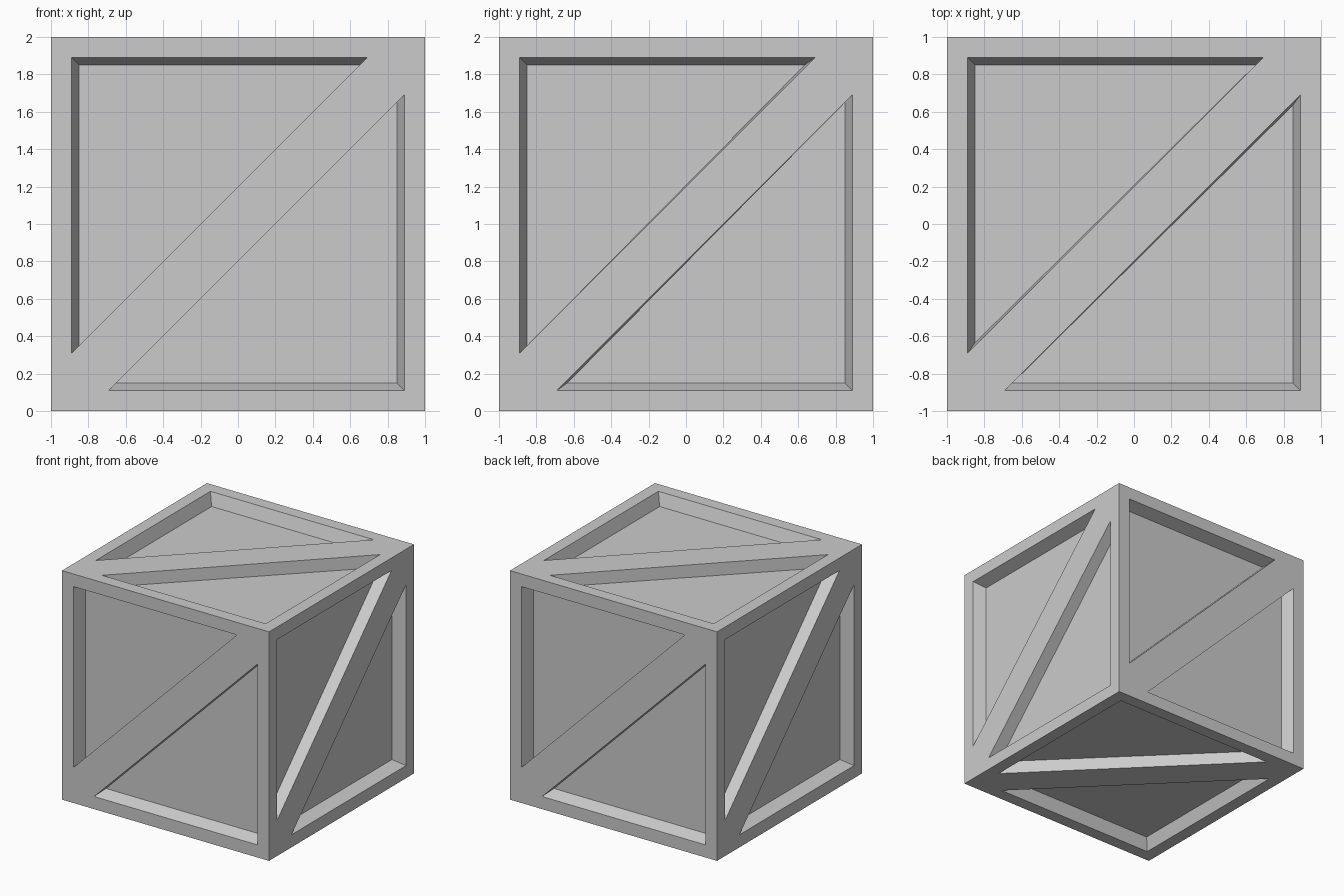
import bpy, bmesh
from math import radians
from mathutils import Matrix, Vector

if "Cube" in bpy.data.objects:
    bpy.data.objects.remove(bpy.data.objects["Cube"])

DEPTH = 0.107   # recess depth
bm = bmesh.new()


def panel(rot, slip_top=0.0, slip_low=0.0):
    """One crate side: frame, diagonal brace and two recessed triangles.
    Built as half a side, then repeated turned by 180 degrees."""
    tl, bl, tr = (-1, 1), (-1, -1), (1, 1)
    rim = [(-.89, .89), (-.89, -.69), (.69, .89)]
    floor = [(-.85, .85), (-.85, -.65 + slip_low), (.65 - slip_top, .85)]
    for s in (1, -1):
        def v(p, z=1.0):
            return bm.verts.new(rot @ Vector((s * p[0], s * p[1], z)))
        # frame edges and half of the brace
        for quad in ((tl, bl, rim[1], rim[0]),
                     (tl, rim[0], rim[2], tr),
                     (bl, tr, rim[2], rim[1])):
            bm.faces.new([v(p) for p in quad])
        # recess walls
        for i in range(3):
            j = (i + 1) % 3
            bm.faces.new([v(rim[i]), v(rim[j]),
                          v(floor[j], 1 - DEPTH), v(floor[i], 1 - DEPTH)])
        # recess floor
        bm.faces.new([v(p, 1 - DEPTH) for p in floor])


def R(deg, axis):
    return Matrix.Rotation(radians(deg), 3, axis)


# front and back, right and left, top and bottom
for turn in (0, 180):
    panel(R(turn, 'Z') @ R(90, 'X'))
    panel(R(turn + 90, 'Z') @ R(90, 'X'), slip_top=0.015)
    panel(R(turn, 'X'), slip_low=0.015)

bmesh.ops.remove_doubles(bm, verts=bm.verts, dist=0.0005)
bmesh.ops.recalc_face_normals(bm, faces=bm.faces)
bmesh.ops.translate(bm, verts=bm.verts, vec=(0, 0, 1))

mesh = bpy.data.meshes.new("crate")
bm.to_mesh(mesh)
bm.free()
bpy.context.collection.objects.link(bpy.data.objects.new("crate", mesh))
